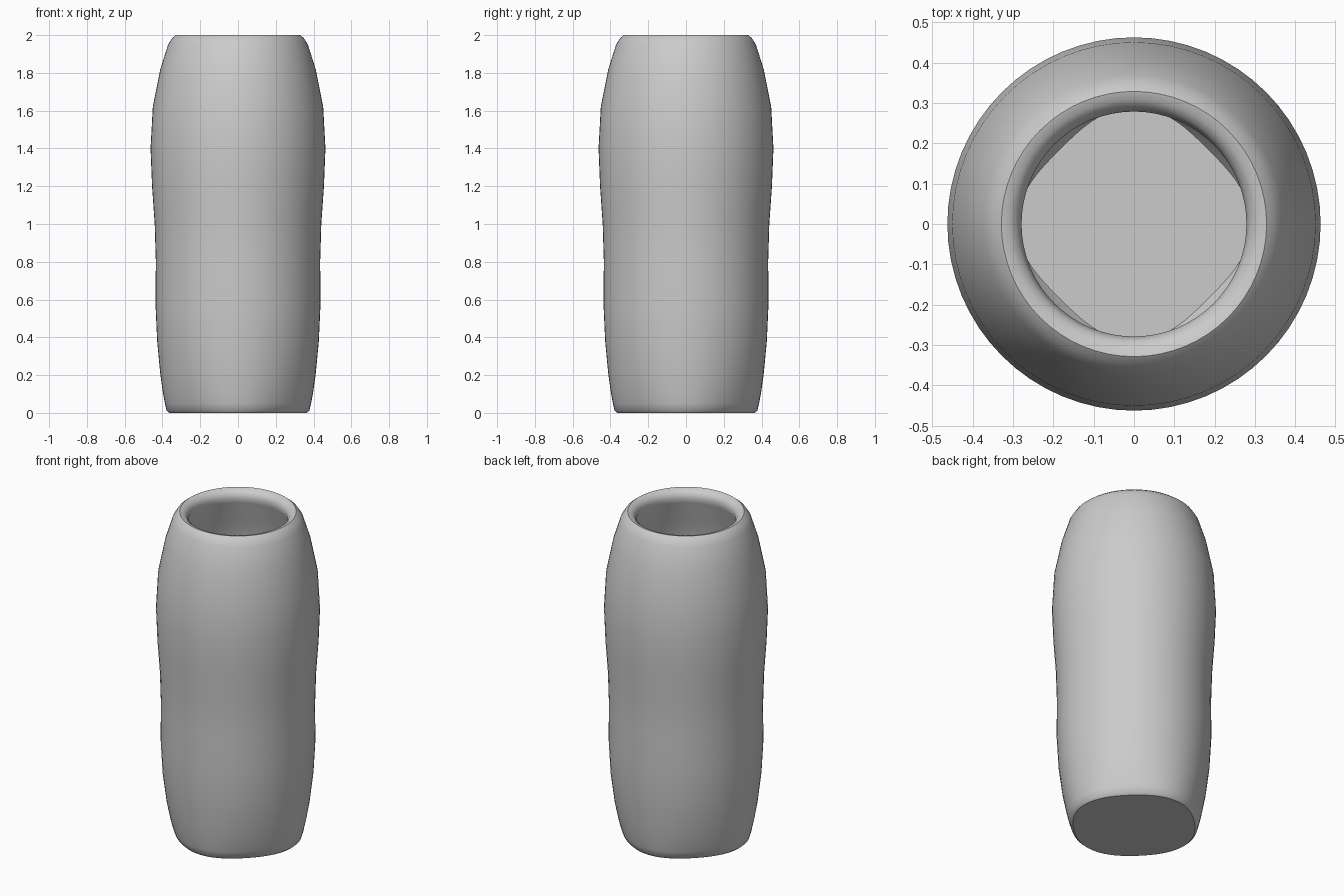
import bpy, bmesh, math

cube = bpy.data.objects.get("Cube")
if cube:
    bpy.data.objects.remove(cube, do_unlink=True)

SIDES = 64

# Each profile point: radius, height, flattening of the four diagonal sides
OUTER = [(.365, 0, .06), (.378, .012, .055), (.387, .05, .045), (.398, .11, .035),
         (.412, .21, .02), (.428, .38, .005), (.437, .58, 0), (.435, .8, 0),
         (.441, 1, 0), (.455, 1.2, 0), (.463, 1.4, 0), (.451, 1.62, 0),
         (.411, 1.82, 0), (.37, 1.95, 0), (.348, 1.985, 0), (.329, 2, 0)]
LIP = [(.308, 1.995, 0), (.29, 1.98, 0), (.279, 1.955, 0), (.287, 1.92, 0)]
INNER = [(.34, 1.78, 0), (.378, 1.6, 0), (.388, 1.4, 0), (.38, 1.2, 0),
         (.366, 1, 0), (.36, .8, 0), (.36, .58, 0), (.35, .38, .01),
         (.33, .21, .04), (.305, .1, .08), (.29, .07, .1)]


def add_ring(bm, radius, z, flat):
    ring = []
    for i in range(SIDES):
        a = math.tau * i / SIDES
        r = radius * (1 - flat * math.sin(2 * a) ** 2)
        ring.append(bm.verts.new((r * math.cos(a), r * math.sin(a), z)))
    return ring


# Clay colour
clay = bpy.data.materials.new("plain_grey")
clay.use_nodes = True
grey = (.6, .6, .6, 1)
clay.diffuse_color = grey
clay.node_tree.nodes["Principled BSDF"].inputs["Base Color"].default_value = grey

# Vase wall, lip and hollow as one closed shell
bm = bmesh.new()
rings = [add_ring(bm, *p) for p in OUTER + LIP + INNER]
for low, high in zip(rings, rings[1:]):
    for i in range(SIDES):
        j = (i + 1) % SIDES
        bm.faces.new((low[i], low[j], high[j], high[i])).smooth = True

# Flat underside and inside floor
bm.faces.new(rings[0][::-1])
bm.faces.new(rings[-1])

# Crisp edges round the base, rim and floor
for ring in (rings[0], rings[len(OUTER) - 1], rings[-1]):
    for i in range(SIDES):
        bm.edges.get((ring[i], ring[(i + 1) % SIDES])).smooth = False

mesh = bpy.data.meshes.new("vase")
bm.to_mesh(mesh)
bm.free()
mesh.materials.append(clay)
vase = bpy.data.objects.new("vase", mesh)
bpy.context.collection.objects.link(vase)
